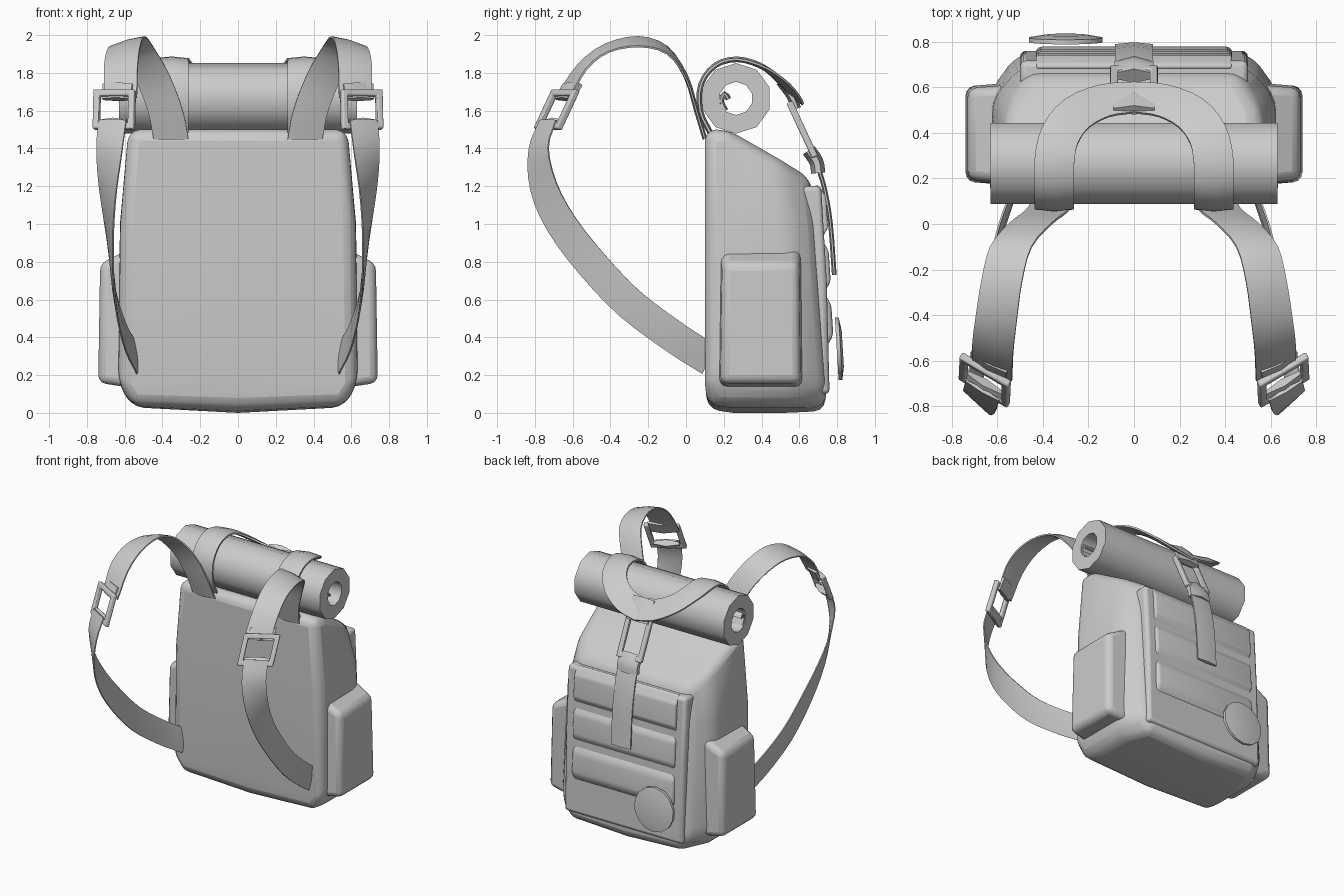
import bpy, bmesh, math
from mathutils import Vector

if "Cube" in bpy.data.objects:
    bpy.data.objects.remove(bpy.data.objects["Cube"])

grey = bpy.data.materials.new("grey_canvas")
grey.diffuse_color = (0.6, 0.6, 0.6, 1)
grey.use_nodes = True
grey.node_tree.nodes["Principled BSDF"].inputs["Base Color"].default_value = grey.diffuse_color


def finish(name, bm, bevel=0, segments=3, angle=35):
    bmesh.ops.recalc_face_normals(bm, faces=bm.faces)
    mesh = bpy.data.meshes.new(name)
    bm.to_mesh(mesh)
    bm.free()
    mesh.materials.append(grey)
    ob = bpy.data.objects.new(name, mesh)
    bpy.context.collection.objects.link(ob)
    if bevel:
        m = ob.modifiers.new("bevel", 'BEVEL')
        m.width, m.segments = bevel, segments
        m.limit_method, m.angle_limit = 'ANGLE', math.radians(25)
    bpy.context.view_layer.objects.active = ob
    ob.select_set(True)
    bpy.ops.object.shade_smooth_by_angle(angle=math.radians(angle))
    ob.select_set(False)
    return ob


def spline(pts, steps):
    """Catmull-Rom samples through the points."""
    p = [2 * pts[0] - pts[1]] + pts + [2 * pts[-1] - pts[-2]]
    out = []
    for i in range(1, len(p) - 2):
        a, b, c, d = p[i - 1:i + 3]
        for s in range(steps):
            t = s / steps
            out.append(0.5 * (2 * b + (c - a) * t + (2 * a - 5 * b + 4 * c - d) * t * t
                              + (3 * b - a - 3 * c + d) * t ** 3))
    return out + [pts[-1]]


def ribbon(name, path, dirs, width, thick=0.02, steps=3, side=1):
    """Strap along path; dirs gives the direction across its width."""
    pts = spline([Vector(p) for p in path], steps)
    ds = spline([Vector(d).normalized() for d in dirs], steps)
    bm = bmesh.new()
    rings = []
    for i, (p, d) in enumerate(zip(pts, ds)):
        tan = pts[min(i + 1, len(pts) - 1)] - pts[max(i - 1, 0)]
        d = d.normalized() * width / 2
        n = tan.cross(d).normalized() * thick / 2
        ring = [p - d - n * .4, p - n, p + d - n * .4, p + d + n * .4, p + n, p - d + n * .4]
        rings.append([bm.verts.new((v.x * side, v.y, v.z)) for v in ring])
    for a, b in zip(rings, rings[1:]):
        for j in range(6):
            k = (j + 1) % 6
            bm.faces.new((a[j], a[k], b[k], b[j]))
    bm.faces.new(rings[0])
    bm.faces.new(rings[-1])
    return finish(name, bm)


def grid_block(name, levels, bevel):
    """Loft of 3 x n point grids: levels hold rows of (half width, y, side z, middle z)."""
    bm = bmesh.new()
    L = [[[bm.verts.new((s * w, y, zm if s == 0 else z)) for s in (-1, 0, 1)]
          for w, y, z, zm in rows] for rows in levels]
    n = len(levels[0])
    for g in (L[0], L[-1]):
        for r in range(n - 1):
            for c in range(2):
                bm.faces.new((g[r][c], g[r][c + 1], g[r + 1][c + 1], g[r + 1][c]))
    rim = ([(0, c) for c in range(3)] + [(r, 2) for r in range(1, n)]
           + [(n - 1, 1), (n - 1, 0)] + [(r, 0) for r in range(n - 2, 0, -1)])
    for a, b in zip(L, L[1:]):
        for i, (r, c) in enumerate(rim):
            r2, c2 = rim[(i + 1) % len(rim)]
            bm.faces.new((a[r][c], a[r2][c2], b[r2][c2], b[r][c]))
    return finish(name, bm, bevel)


def prism(name, outline, x0, x1, bevel, taper=0):
    """Side outline of (y, z) extruded along x, the x1 end pulled in by taper."""
    cy = sum(p[0] for p in outline) / len(outline)
    bm = bmesh.new()
    a = [bm.verts.new((x0, y, z)) for y, z in outline]
    b = [bm.verts.new((x1, cy + (y - cy) * (1 - taper), z)) for y, z in outline]
    bm.faces.new(a)
    bm.faces.new(b)
    for i in range(len(a)):
        j = (i + 1) % len(a)
        bm.faces.new((a[i], a[j], b[j], b[i]))
    return bm if bevel is None else finish(name, bm, bevel)


def frame(name, centre, across, down, w, h, bar):
    """Rectangular buckle with an open middle."""
    c, u, v = Vector(centre), Vector(across).normalized(), Vector(down).normalized()
    n = u.cross(v).normalized()
    bm = bmesh.new()
    loops = []
    for sw, sh in ((w, h), (w - 2 * bar, h - 2 * bar)):
        for o in (-bar / 2, bar / 2):
            loops.append([bm.verts.new(c + u * sw / 2 * i + v * sh / 2 * j + n * o)
                          for i, j in ((-1, -1), (1, -1), (1, 1), (-1, 1))])
    for p, q in ((0, 1), (1, 3), (3, 2), (2, 0)):
        for i in range(4):
            j = (i + 1) % 4
            bm.faces.new((loops[p][i], loops[p][j], loops[q][j], loops[q][i]))
    return finish(name, bm, 0.008, 2)


# Main bag with sloping top and shallow keel
grid_block("bag_body", [
    [(.56, .115, .04, .02), (.56, .25, .03, 0), (.56, .52, .03, 0), (.47, .735, .03, .01)],
    [(.63, .10, .16, .16), (.635, .22, .16, .16), (.635, .58, .16, .16), (.52, .745, .16, .16)],
    [(.62, .10, 1.0, 1.0), (.625, .22, 1.0, 1.0), (.62, .55, 1.0, 1.0), (.50, .69, 1.0, 1.0)],
    [(.58, .10, 1.5, 1.5), (.58, .22, 1.5, 1.5), (.55, .5, 1.34, 1.34), (.46, .66, 1.24, 1.24)],
], 0.07)

# Raised back pouch
prism("back_pouch", [(.6, .1), (.76, .1), (.745, .7), (.715, 1.2), (.6, 1.2)], -.5, .5, 0.025)

# Quilted panel of three padded rows
for i in range(3):
    z0, z1 = .35 + i * .285, .35 + (i + 1) * .285
    y0, y1 = .775 - i * .014, .775 - (i + 1) * .014
    prism("quilted_row", [(.68, z0), (y0 - .03, z0), (y0 + .005, z0 + .06),
                          (y1 + .008, z1 - .06), (y1 - .03, z1), (.68, z1)], -.43, .43, 0.025)

# Side pockets
for s in (-1, 1):
    bm = prism("", [(.17, .13), (.62, .13), (.61, .88), (.18, .88)], .55 * s, .74 * s, None, .07)
    for v in bm.verts:
        if abs(v.co.x) > .7:
            v.co.z += .03 if v.co.z < .5 else -.09
            v.co.x -= .01 * s if v.co.z > .5 else 0
    finish("side_pocket", bm, 0.04)

# Round patch
bm = bmesh.new()
bmesh.ops.create_cone(bm, cap_ends=True, segments=14, radius1=.165, radius2=.165, depth=.02)
top = [f for f in bm.faces if f.normal.z > .9]
r = bmesh.ops.inset_region(bm, faces=top, thickness=.07)
for f in top:
    for v in f.verts:
        v.co.z += .012
for v in bm.verts:
    x, y, z = v.co
    v.co = (-.30 - x, .808 + z - y * .06, .34 + y)
finish("round_patch", bm)

# Bed roll: hollow tube with a curled inner end
bm = bmesh.new()
N, cy, cz = 10, .265, 1.665
rings = []
for rad, x in ((.187, -.63), (.187, .63), (.088, .63), (.088, -.63)):
    rings.append([bm.verts.new((x, cy + rad * math.cos(math.tau * (i + .5) / N),
                                cz + rad * math.sin(math.tau * (i + .5) / N))) for i in range(N)])
for k in range(4):
    a, b = rings[k], rings[(k + 1) % 4]
    for i in range(N):
        j = (i + 1) % N
        bm.faces.new((a[i], a[j], b[j], b[i]))
finish("bed_roll", bm, angle=40)
ribbon("roll_inner_end", [(0, .21, 1.60), (0, .185, 1.65), (0, .205, 1.69), (0, .225, 1.66)],
       [(1, 0, 0)] * 4, 1.25, .03, 2)

for s in (-1, 1):
    # Straps over the roll, meeting behind it
    ribbon("roll_strap", [(.35, .13, 1.48), (.35, .075, 1.6), (.35, .08, 1.74), (.35, .155, 1.84),
                          (.35, .27, 1.872), (.325, .39, 1.84), (.25, .485, 1.775),
                          (.13, .54, 1.715), (0, .555, 1.69)],
           [(1, 0, 0), (1, 0, 0), (1, 0, 0), (1, 0, 0), (1, .05, 0), (1, .5, -.2),
            (.7, .8, -.45), (.25, .8, -.6), (0, .75, -.66)], .175, .03, 3, s)
    # Upper shoulder strap
    ribbon("upper_shoulder_strap",
           [(.355, .10, 1.45), (.385, .055, 1.6), (.455, 0, 1.78), (.54, -.1, 1.92), (.58, -.25, 1.965),
            (.605, -.42, 1.93), (.62, -.55, 1.83), (.62, -.65, 1.67)],
           [(1, 0, 0), (1, 0, 0), (1, 0, -.1), (1, 0, -.2), (1, 0, -.28),
            (1, .1, -.22), (1, .25, -.12), (1, .45, 0)], .185, .025, 3, s)
    # Lower shoulder strap, twisting to lie flat on the side
    ribbon("lower_shoulder_strap",
           [(.665, -.73, 1.55), (.68, -.78, 1.4), (.69, -.755, 1.2), (.685, -.66, 1.0), (.67, -.5, .79),
            (.645, -.3, .58), (.595, -.06, .4), (.535, .12, .285)],
           [(.85, .5, 0), (.8, .6, .05), (.55, .8, .25), (.3, .85, .45), (.12, .75, .6),
            (.05, .65, .75), (0, .55, .83), (0, .4, .9)], .17, .02, 3, s)
    # Shoulder buckle and strap loop
    frame("shoulder_buckle", (.655 * s, -.685, 1.605), (.85 * s, .5, 0), (.02 * s, -.42, -.9),
          .25, .23, .035)
    ribbon("buckle_loop", [(.655, -.695, 1.545), (.66, -.735, 1.51)],
           [(.85, .5, 0)] * 2, .18, .05, 2, s)
    ribbon("buckle_top_loop", [(.635, -.60, 1.74), (.64, -.645, 1.66)],
           [(.85, .5, 0)] * 2, .18, .045, 2, s)

# Rear closing strap, buckle and hanging end
X = (1, 0, 0)
ribbon("rear_strap_top", [(0, .50, 1.755), (0, .555, 1.68), (0, .585, 1.61)], [X] * 3, .18, .05)
frame("rear_buckle", (0, .615, 1.50), X, (0, .42, -.9), .21, .32, .035)
ribbon("rear_buckle_loop", [(0, .65, 1.39), (0, .69, 1.33), (0, .70, 1.27)], [X] * 3, .17, .075)
ribbon("rear_strap_end", [(0, .70, 1.3), (0, .735, 1.18), (0, .765, 1.0), (0, .785, .73)],
       [X] * 4, .165, .025)
